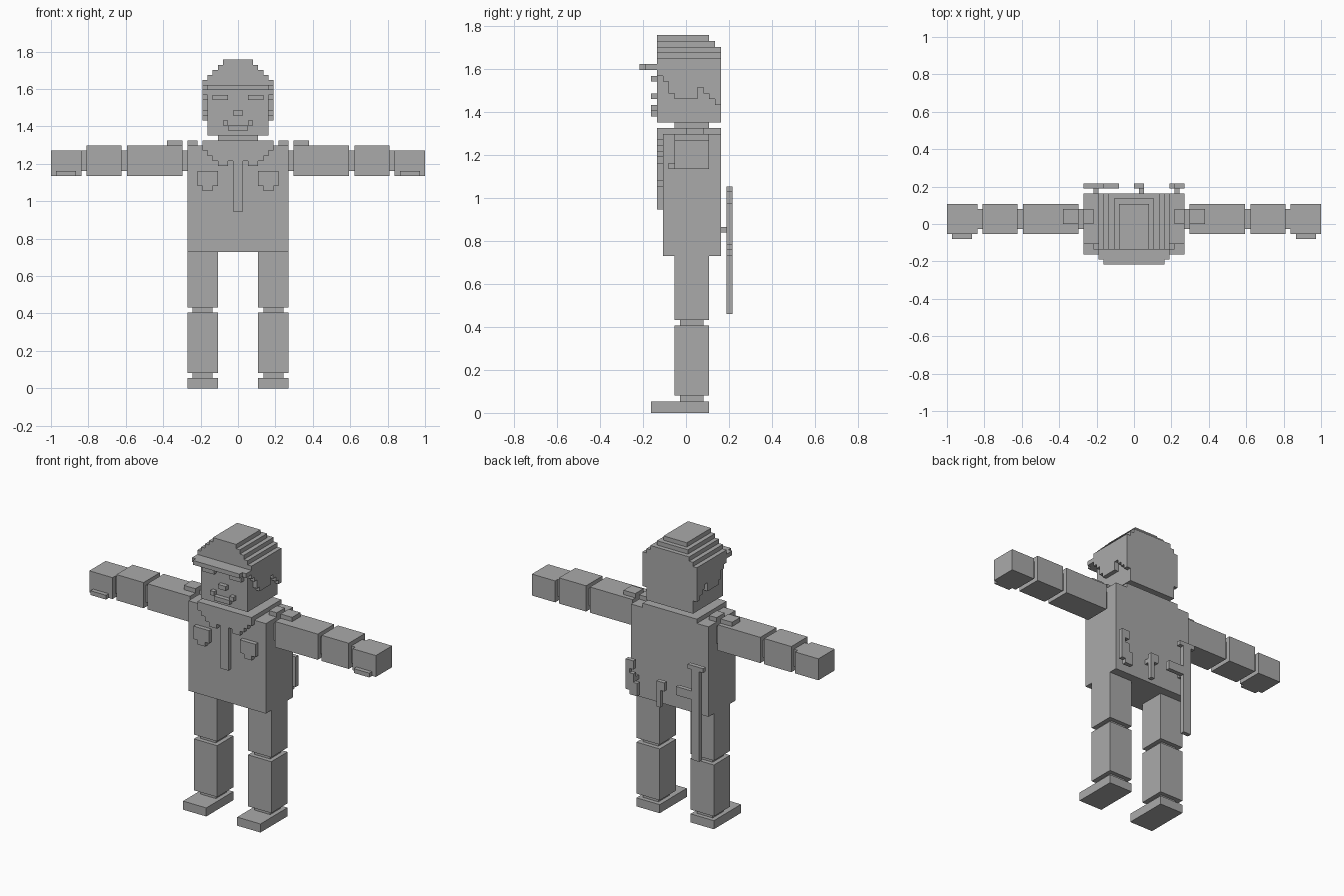
import bpy, bmesh

if "Cube" in bpy.data.objects:
    bpy.data.objects.remove(bpy.data.objects["Cube"])

U = 1 / 37  # block size: the figure is laid out on a coarse cubic grid

grey = bpy.data.materials.new("plain_grey")
grey.diffuse_color = (0.4, 0.4, 0.4, 1)
grey.use_nodes = True
grey.node_tree.nodes["Principled BSDF"].inputs["Base Color"].default_value = grey.diffuse_color


def part(name, *boxes, mirror=False):
    """One object made of boxes (x0, x1, y0, y1, z0, z1) in grid units."""
    bm = bmesh.new()
    for b in boxes:
        for s in ((1, -1) if mirror else (1,)):
            res = bmesh.ops.create_cube(bm, size=1)
            for v in res["verts"]:
                x = b[0] if v.co.x < 0 else b[1]
                y = b[2] if v.co.y < 0 else b[3]
                z = b[4] if v.co.z < 0 else b[5]
                v.co = (x * s * U, y * U, z * U)
    bmesh.ops.recalc_face_normals(bm, faces=bm.faces)
    me = bpy.data.meshes.new(name)
    bm.to_mesh(me)
    bm.free()
    me.materials.append(grey)
    ob = bpy.data.objects.new(name, me)
    bpy.context.collection.objects.link(ob)
    return ob


# Legs
part("feet", (4, 10, -6, 4, 0, 2), mirror=True)
part("ankles", (5, 9, -1, 3, 2, 3), mirror=True)
part("shins", (4, 10, -2, 4, 3, 15), mirror=True)
part("knees", (5, 9, -1, 3, 15, 16), mirror=True)
part("thighs", (4, 10, -2, 4, 16, 27), mirror=True)

# Body and neck
part("torso", (-10, 10, -4, 6, 27, 48))
part("collar", (-7, 7, -5, 6, 48, 49))
part("neck", (-4, 4, -2, 4, 49, 50))

# Arms stretched sideways, with narrow joints between the segments
part("upper_arms", (11, 22, -2, 4, 42, 48), mirror=True)
part("forearms", (23, 30, -2, 4, 42, 48), mirror=True)
part("hands", (31, 37, -2, 4, 42, 47), mirror=True)
part("thumbs", (32, 36, -3, -2, 42, 43), mirror=True)
part("arm_joints", *[(x, x + 1, -1, 3, 43, 47) for x in (10, 22, 30)], mirror=True)
part("shoulder_straps", (8, 10, 0, 3, 48, 49), (11, 14, 0, 3, 48, 49), mirror=True)

# Front clothing details
part("lapels", (0, 7, -5, -4, 47, 48), (0, 6, -5, -4, 46, 47),
     (0, 5, -5, -4, 45, 46), (2, 4, -5, -4, 44, 45), mirror=True)
part("tie", (-1, 1, -5, -4, 35, 45))
part("pockets", (4, 8, -5, -4, 40, 43), (5, 7, -5, -4, 39, 40), mirror=True)

# Head and face
part("head", (-6, 6, -5, 6, 50, 60))
part("eyes", (2, 5, -6, -5, 57, 58), mirror=True)
part("nose", (-1, 1, -6, -5, 54, 55))
part("mouth", (-2, 2, -6, -5, 51, 52), (2, 3, -6, -5, 52, 53),
     (-3, -2, -6, -5, 52, 53))

# Side hair: one column per grid step with a jagged lower edge
hair_bottom = (58, 57, 55, 54, 54, 54, 54, 56, 55, 54, 53)
part("side_hair", *[(6, 7, i - 5, i - 4, z, 60) for i, z in enumerate(hair_bottom)],
     mirror=True)

# Cap: terraced crown and brim
part("cap_crown", (-7, 7, -5, 6, 60, 61),
     *[(i - 6, 6 - i, -5, min(6, 7 - i), 61 + i, 62 + i) for i in range(4)])
part("cap_brim", (-7, 7, -7, -5, 59, 60), (-6, 6, -8, -7, 59, 60))

# Gear hung on the back, each on a small peg
part("baton", (-9, -7, 7, 8, 17, 38), (-10, -6, 7, 8, 38, 39),
     (-7, -3, 7, 8, 31, 33), (-8, -7, 6, 7, 31, 32))
part("belt_tool", (0, 2, 7, 8, 31, 33), (1, 2, 7, 8, 27, 31), (1, 2, 6, 7, 31, 32))
part("holster", (8, 10, 7, 8, 34, 36), (9, 10, 7, 8, 29, 34),
     (7, 9, 7, 8, 28, 31), (8, 9, 6, 7, 31, 32), (8, 9, 7, 8, 31, 33))
